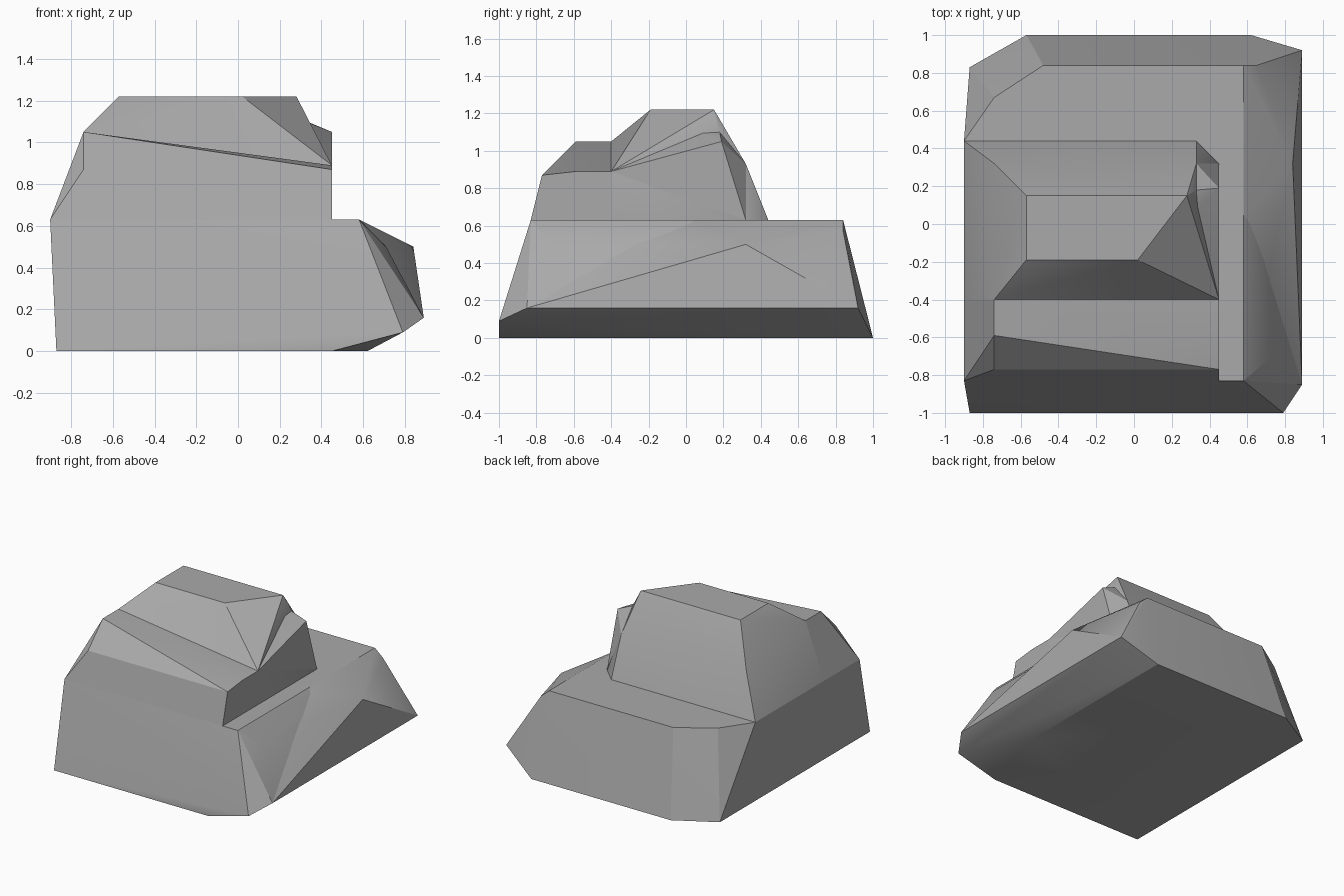
import bpy
import bmesh
import math

default = bpy.data.objects.get("Cube")
if default:
    bpy.data.objects.remove(default, do_unlink=True)

# One plain stone colour
stone = bpy.data.materials.new("grey stone")
stone.use_nodes = True
colour = (0.4, 0.4, 0.4, 1.0)
stone.diffuse_color = colour
shader = stone.node_tree.nodes["Principled BSDF"]
shader.inputs["Base Color"].default_value = colour
shader.inputs["Roughness"].default_value = 0.9


def level(z, *points):
    """Corners that share one height."""
    return [(x, y, z) for x, y in points]


def chiselled_block(name, corners):
    """Convex faceted block wrapped around its corners."""
    bm = bmesh.new()
    for corner in corners:
        bm.verts.new(corner)
    hull = bmesh.ops.convex_hull(bm, input=bm.verts[:])
    spare = {v for v in hull["geom_interior"] + hull["geom_unused"]
             if isinstance(v, bmesh.types.BMVert) and not v.link_faces}
    bmesh.ops.delete(bm, geom=list(spare), context="VERTS")
    bmesh.ops.dissolve_limit(bm, angle_limit=math.radians(1),
                             verts=bm.verts[:], edges=bm.edges[:])
    bmesh.ops.recalc_face_normals(bm, faces=bm.faces[:])
    mesh = bpy.data.meshes.new(name)
    bm.to_mesh(mesh)
    bm.free()
    mesh.materials.append(stone)
    block = bpy.data.objects.new(name, mesh)
    bpy.context.collection.objects.link(block)
    bpy.ops.object.select_all(action="DESELECT")
    block.select_set(True)
    bpy.context.view_layer.objects.active = block
    bpy.ops.object.shade_smooth_by_angle(angle=math.radians(20))
    return block


# Heights shared between the blocks
ground, skirt, shoulder, ledge, notch, crest, peak = 0, 0.16, 0.5, 0.63, 0.89, 1.05, 1.22

# Wide base with an undercut skirt on its left
chiselled_block("rock_base",
    level(ground, (-0.87, -1), (0.45, -1), (0.62, -0.4), (0.62, 1),
          (-0.57, 1), (-0.87, 0.83))
    + level(0.09, (0.79, -1))
    + level(skirt, (0.89, -0.85), (0.89, 0.92))
    + level(shoulder, (0.71, -0.72), (0.71, 0.78))
    + level(0.57, (0.65, 0.84))
    + level(ledge, (-0.9, -0.83), (0.58, -0.83), (0.58, 0.84),
            (-0.48, 0.84), (-0.74, 0.67), (-0.9, 0.44)))

# Bulge on the left flank
chiselled_block("side_bulge",
    level(skirt, (0.89, -0.85), (0.89, 0.92), (0.5, 0))
    + level(shoulder, (0.71, -0.27), (0.84, 0.32), (0.71, 0.78))
    + level(0.57, (0.65, 0.84))
    + level(ledge, (0.58, 0.05), (0.58, 0.84)))

# Tall ridge behind the step
chiselled_block("summit",
    level(ledge, (-0.9, -0.4), (0.45, -0.4), (0.45, 0.32), (0.33, 0.44), (-0.9, 0.44))
    + level(notch, (0.45, -0.4))
    + level(0.93, (-0.74, 0.32), (0.33, 0.32))
    + level(crest, (-0.74, -0.4))
    + level(1.1, (0.33, 0.18))
    + level(peak, (-0.57, -0.19), (0.02, -0.19), (0.28, 0.15), (-0.57, 0.15)))

# Corner spur below the peak
chiselled_block("summit_spur",
    level(ledge, (0.45, -0.4), (0.45, 0.32), (-0.2, 0))
    + level(notch, (0.45, -0.4))
    + level(0.93, (0.33, 0.32))
    + level(crest, (0.45, 0.19))
    + level(1.1, (0.33, 0.18))
    + level(peak, (0.02, -0.19)))

# Lower step at the front
chiselled_block("front_step",
    level(ledge, (-0.9, -0.83), (0.45, -0.83), (0.45, -0.4), (-0.9, -0.4))
    + level(0.87, (-0.74, -0.77), (0.45, -0.77))
    + level(notch, (0.45, -0.59), (0.45, -0.4))
    + level(crest, (-0.74, -0.59), (-0.74, -0.4)))
